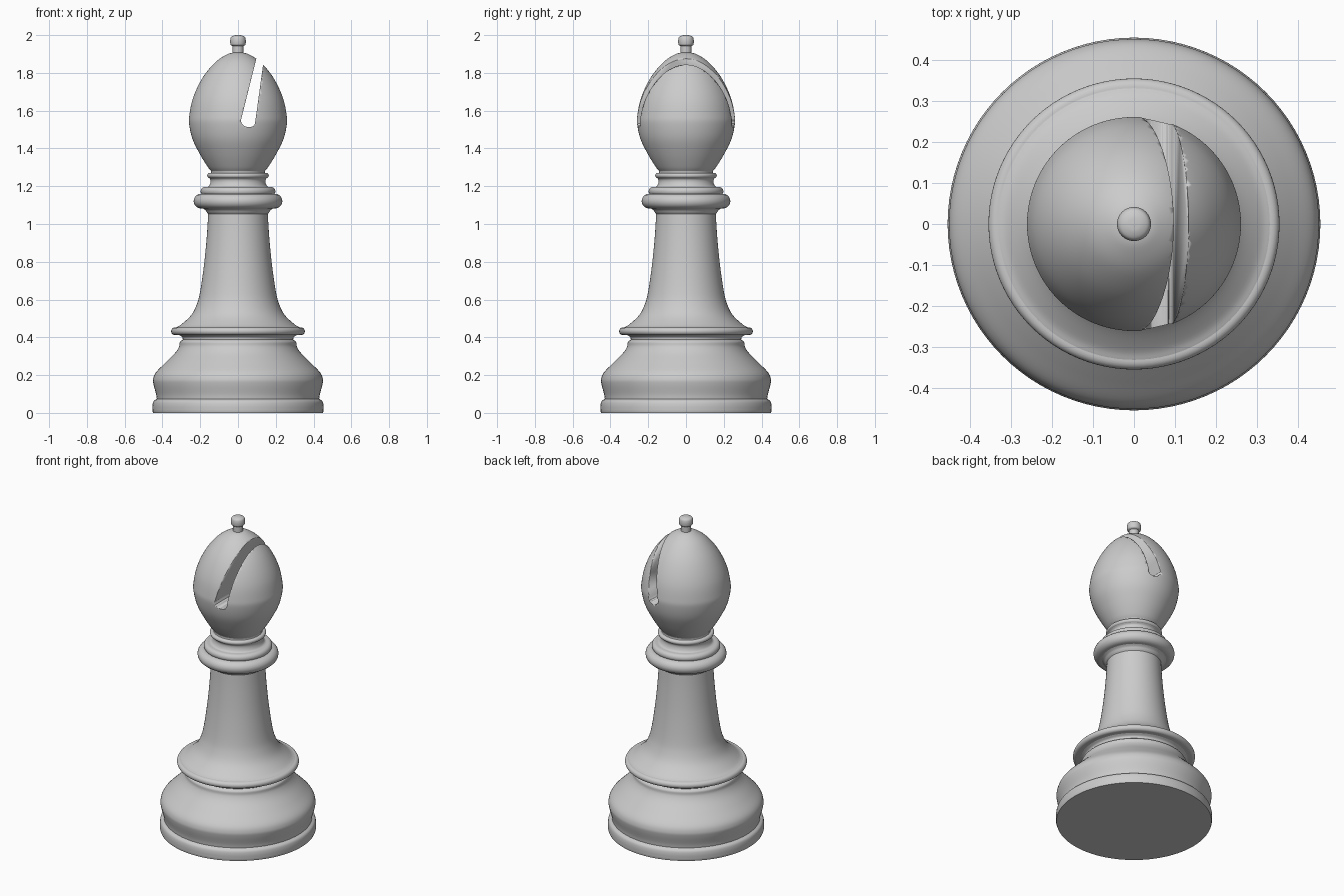
import bpy, bmesh, math
from mathutils import Vector

cube = bpy.data.objects.get("Cube")
if cube:
    bpy.data.objects.remove(cube, do_unlink=True)

SEGMENTS = 96

grey = bpy.data.materials.new("plain_grey")
grey.use_nodes = True
COLOUR = (0.6, 0.6, 0.6, 1)
grey.diffuse_color = COLOUR
grey.node_tree.nodes["Principled BSDF"].inputs["Base Color"].default_value = COLOUR


def smooth_path(points, steps=5):
    """Curve through the points (Catmull-Rom)."""
    p = [Vector(q) for q in points]
    p = [2 * p[0] - p[1]] + p + [2 * p[-1] - p[-2]]
    out = []
    for a, b, c, d in zip(p, p[1:], p[2:], p[3:]):
        for i in range(steps):
            t = i / steps
            out.append(0.5 * (2 * b + (c - a) * t + (2 * a - 5 * b + 4 * c - d) * t ** 2
                              + (3 * b - a - 3 * c + d) * t ** 3))
    return out + [p[-2]]


def bead(r, low, high, depth):
    """Half-round moulding bulging out to radius r."""
    mid, half = (low + high) / 2, (high - low) / 2
    angles = [math.pi * (i / 10 - 0.5) for i in range(11)]
    return [Vector((r - depth + depth * math.cos(a), mid + half * math.sin(a))) for a in angles]


def make_object(name, bm):
    bmesh.ops.recalc_face_normals(bm, faces=bm.faces)
    mesh = bpy.data.meshes.new(name)
    bm.to_mesh(mesh)
    bm.free()
    mesh.materials.append(grey)
    obj = bpy.data.objects.new(name, mesh)
    bpy.context.collection.objects.link(obj)
    return obj


def shade(obj):
    bpy.ops.object.select_all(action='DESELECT')
    obj.select_set(True)
    bpy.context.view_layer.objects.active = obj
    bpy.ops.object.shade_smooth_by_angle(angle=math.radians(35))


def lathe(name, profile):
    """Turn a (radius, height) profile into a closed solid."""
    bm = bmesh.new()
    rings = []
    for r, z in profile:
        rings.append([bm.verts.new((r * math.cos(k * math.tau / SEGMENTS),
                                    r * math.sin(k * math.tau / SEGMENTS), z))
                      for k in range(SEGMENTS)])
    for low, high in zip(rings, rings[1:]):
        for k in range(SEGMENTS):
            n = (k + 1) % SEGMENTS
            bm.faces.new((low[k], low[n], high[n], high[k]))
    bm.faces.new(rings[0][::-1])
    bm.faces.new(rings[-1])
    obj = make_object(name, bm)
    shade(obj)
    return obj


# Base: foot disc, then the swelling body
lathe("foot", [(0.45, 0)] + smooth_path([(0.453, 0.01), (0.453, 0.04), (0.447, 0.062), (0.43, 0.074)])
      + [(0.42, 0.076)])
lathe("base_body", smooth_path([(0.43, 0.074), (0.434, 0.10), (0.447, 0.15), (0.449, 0.18),
                                (0.434, 0.215), (0.385, 0.265), (0.335, 0.315), (0.312, 0.35),
                                (0.308, 0.375), (0.295, 0.386)])
      + smooth_path([(0.292, 0.388), (0.296, 0.402), (0.315, 0.414)]))
lathe("base_ring", bead(0.354, 0.412, 0.452, 0.02))

# Stem flaring down onto the ring
lathe("stem", smooth_path([(0.335, 0.45), (0.305, 0.465), (0.25, 0.515), (0.218, 0.575),
                           (0.199, 0.65), (0.178, 0.80), (0.164, 0.95), (0.157, 1.07)]))

# Collar mouldings
lathe("collar_underside", smooth_path([(0.155, 1.05), (0.165, 1.062), (0.175, 1.075), (0.20, 1.09)]))
lathe("collar_ring", bead(0.235, 1.082, 1.16, 0.04))
lathe("collar_step", bead(0.198, 1.15, 1.196, 0.022))
lathe("neck", smooth_path([(0.172, 1.193), (0.155, 1.20), (0.146, 1.218), (0.146, 1.235), (0.156, 1.246)]))
lathe("neck_ring", bead(0.163, 1.244, 1.27, 0.012))
lathe("neck_top", smooth_path([(0.15, 1.262), (0.142, 1.272), (0.144, 1.285)]))

# Egg-shaped head
head = lathe("head", smooth_path([(0.142, 1.28), (0.162, 1.305), (0.202, 1.37), (0.241, 1.45),
                                  (0.259, 1.53), (0.257, 1.58), (0.242, 1.655), (0.212, 1.73),
                                  (0.170, 1.80), (0.115, 1.861), (0.06, 1.897), (0.025, 1.908)]))

# Slanted round-bottomed slot cut through the head
outline = [(0.165, 2.15), (0.016, 1.55)]
outline += smooth_path([(0.018, 1.533), (0.035, 1.518), (0.06, 1.513), (0.082, 1.519), (0.09, 1.532)])
outline.append((0.175, 2.15))
bm = bmesh.new()
face = bm.faces.new([bm.verts.new((p[0], -0.4, p[1])) for p in outline])
side = bmesh.ops.extrude_face_region(bm, geom=[face])
bmesh.ops.translate(bm, vec=(0, 0.8, 0),
                    verts=[v for v in side["geom"] if isinstance(v, bmesh.types.BMVert)])
cutter = make_object("slot_cutter", bm)
shade(cutter)
cutter.hide_render = True
cutter.hide_viewport = True
cut = head.modifiers.new("slot", 'BOOLEAN')
cut.operation = 'DIFFERENCE'
cut.solver = 'EXACT'
cut.object = cutter

# Finial
lathe("finial_stem", [(0.029, 1.89), (0.029, 1.95)])
lathe("finial_knob", smooth_path([(0.028, 1.942), (0.038, 1.948), (0.041, 1.958), (0.041, 1.975),
                                  (0.036, 1.99), (0.02, 1.998), (0.002, 2.0)]))
